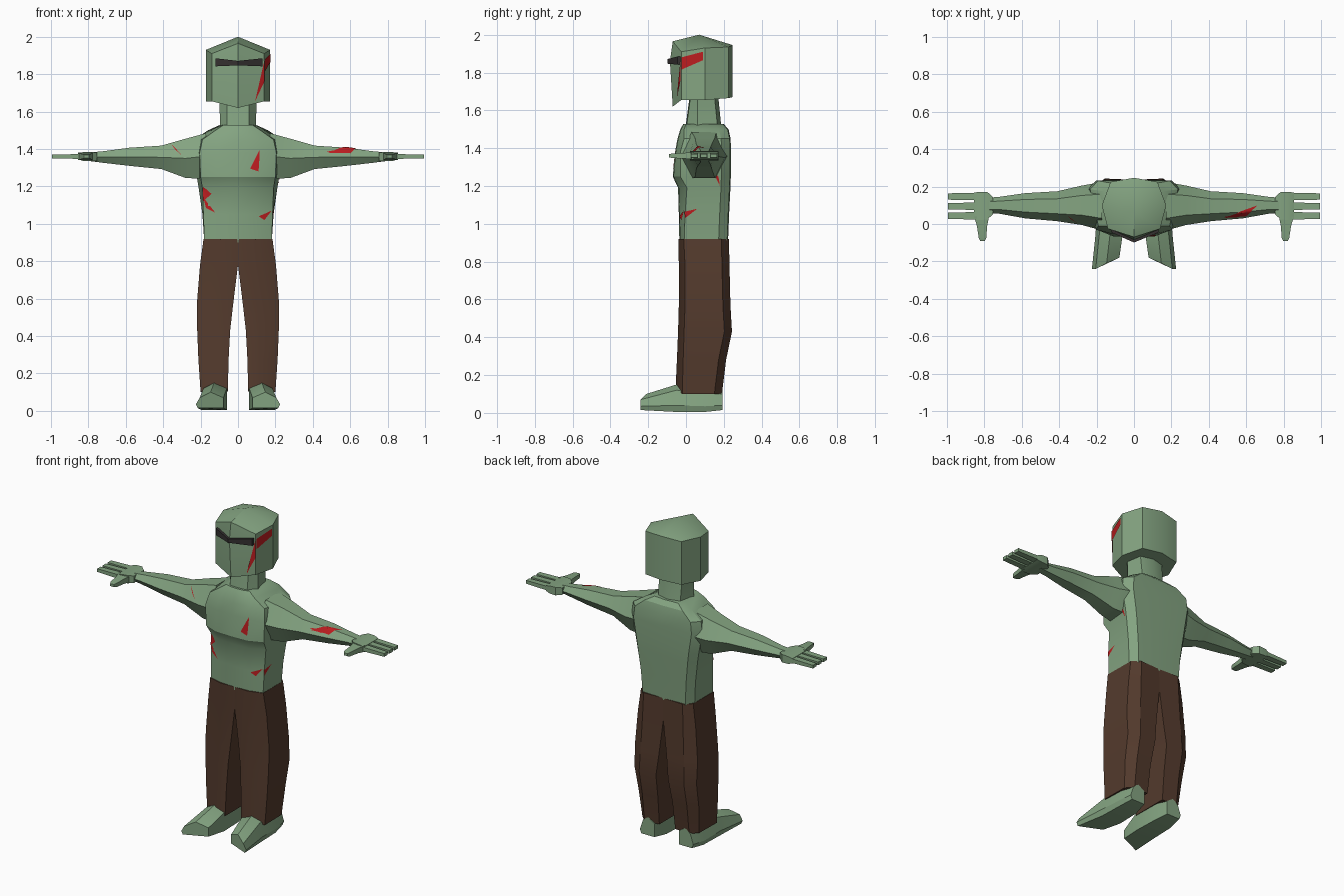
import bpy, bmesh, math
from mathutils import Vector
from mathutils.bvhtree import BVHTree

if "Cube" in bpy.data.objects:
    bpy.data.objects.remove(bpy.data.objects["Cube"])


def material(name, r, g, b):
    m = bpy.data.materials.new(name)
    m.diffuse_color = (r, g, b, 1)
    m.use_nodes = True
    m.node_tree.nodes["Principled BSDF"].inputs["Base Color"].default_value = m.diffuse_color
    return m


SKIN = material("green_skin", 0.23, 0.37, 0.22)
CLOTH = material("brown_cloth", 0.088, 0.043, 0.026)
RED = material("wound_red", 0.5, 0.012, 0.014)
DARK = material("eye_band_dark", 0.035, 0.03, 0.03)


def finish(name, bm, mat, recalc=True):
    if recalc:
        bmesh.ops.recalc_face_normals(bm, faces=bm.faces)
    mesh = bpy.data.meshes.new(name)
    bm.to_mesh(mesh)
    bm.free()
    mesh.materials.append(mat)
    ob = bpy.data.objects.new(name, mesh)
    bpy.context.collection.objects.link(ob)
    bpy.ops.object.select_all(action='DESELECT')
    ob.select_set(True)
    bpy.context.view_layer.objects.active = ob
    bpy.ops.object.shade_smooth_by_angle(angle=math.radians(30))
    return ob


def loft(name, rings, mat, side=1, tip=None):
    """Skin a list of equal rings; close the end with a cap or a tip point."""
    bm = bmesh.new()
    rows = [[bm.verts.new((p[0] * side, p[1], p[2])) for p in r] for r in rings]
    n = len(rows[0])
    for a, b in zip(rows, rows[1:]):
        for i in range(n):
            bm.faces.new((a[i], a[(i + 1) % n], b[(i + 1) % n], b[i]))
    bm.faces.new(rows[0])
    if tip:
        t = bm.verts.new(tip)
        for i in range(n):
            bm.faces.new((rows[-1][i], rows[-1][(i + 1) % n], t))
    else:
        bm.faces.new(rows[-1])
    return finish(name, bm, mat)


def symmetric(half):
    """Complete a half ring running from front centre to back centre."""
    return half + [(-x, y, z) for x, y, z in half[-2:0:-1]]


# Head: octagonal prism with a front ridge and a peaked crown
def head_ring(front, corner, side, back, centre, front_y):
    return symmetric([(0, front_y, front), (.14, -.025, corner), (.172, .1, side),
                      (.125, .225, back), (0, .247, centre)])


head = loft("head", [
    head_ring(1.62, 1.655, 1.655, 1.665, 1.67, -.07),
    head_ring(1.86, 1.85, 1.85, 1.85, 1.85, -.085),
    head_ring(1.965, 1.91, 1.93, 1.935, 1.945, -.07)], SKIN, tip=(0, .07, 2.0))

# Dark band across the eyes, bent at the nose ridge
eye_rings = []
for x, y, lo, hi in ((-.12, -.04, 1.842, 1.885), (0, -.093, 1.847, 1.871),
                     (.13, -.04, 1.842, 1.885)):
    eye_rings.append([(x, y - .006, lo), (x, y + .012, lo),
                      (x, y + .012, hi), (x, y - .006, hi)])
loft("eye_band", eye_rings, DARK)

# Neck
loft("neck", [symmetric([(0, f, z), (.06, f + .005, z), (w, .06, z), (w - .02, b - .02, z), (0, b, z)])
              for z, w, f, b in ((1.50, .1, -.005, .19), (1.53, .096, 0, .185), (1.68, .1, .02, .17))], SKIN)

# Torso: z, half width, back half width, front y, side front y, back y
torso = loft("torso", [
    symmetric([(0, f, z), (w * .55, f + .004, z), (w, s, z),
               (bw, b - .05, z), (bw * .82, b - .005, z), (0, b, z)])
    for z, w, bw, f, s, b in (
        (.90, .180, .180, -.035, -.010, .222),
        (1.05, .185, .190, -.038, -.005, .228),
        (1.19, .190, .210, -.042, .005, .235),
        (1.25, .200, .220, -.070, -.030, .237),
        (1.38, .205, .245, -.058, -.030, .238),
        (1.45, .190, .235, -.045, -.010, .236),
        (1.50, .120, .160, -.030, -.010, .225),
        (1.527, .080, .100, -.015, 0, .200))], SKIN)


def box(name, lo, hi, side, taper=0.0):
    """Block along x whose outer end may be narrower."""
    (x0, y0, z0), (x1, y1, z1) = lo, hi
    rings = []
    for x, t in ((x0, 0), (x1, taper)):
        rings.append([(x, y0 + t, z0 + t), (x, y1 - t, z0 + t), (x, y1 - t, z1 - t), (x, y0 + t, z1 - t)])
    return loft(name, rings, SKIN, side)


arms = {}
for s, tag in ((1, "right"), (-1, "left")):
    # Arm: x, front y, back y, bottom z, top z
    rings = []
    for x, f, b, lo, hi in ((.17, -.035, .225, 1.24, 1.485), (.28, -.005, .205, 1.245, 1.455),
                            (.41, .015, .175, 1.293, 1.418), (.58, .03, .165, 1.31, 1.407),
                            (.72, .055, .145, 1.326, 1.388), (.79, .055, .14, 1.335, 1.382)):
        m, c = (lo + hi) / 2, (f + b) / 2
        q = (b - f) / 4
        rings.append([(x, f, m), (x, c - q, lo), (x, c + q, lo),
                      (x, b, m), (x, c + q, hi), (x, c - q, hi)])
    arms[tag] = loft(tag + "_arm", rings, SKIN, s)

    # Hand: palm, three fingers and a thumb
    loft(tag + "_palm", [[(x, f, lo), (x, b, lo), (x, b, hi), (x, f, hi)] for x, f, b, lo, hi in (
        (.755, .05, .145, 1.337, 1.38), (.785, .025, .172, 1.335, 1.385),
        (.83, .02, .172, 1.337, 1.383), (.855, .025, .167, 1.345, 1.375))], SKIN, s)
    for i, y in enumerate((.044, .095, .147)):
        box(f"{tag}_finger_{i + 1}", (.84, y - .02, 1.347), (.995, y + .02, 1.373), s, .003)
    loft(tag + "_thumb", [[(a, y, 1.36 - h), (b, y, 1.36 - h), (b, y, 1.36 + h), (a, y, 1.36 + h)]
                          for a, b, y, h in ((.775, .855, .04, .02), (.785, .84, -.01, .015),
                                             (.79, .83, -.075, .012), (.797, .823, -.09, .008))], SKIN, s)

    # Trouser leg: z, inner x, mid x, outer x, front y, outer front y, back y
    rings = []
    for z, i, m, o, f, e, b in ((.10, .055, .115, .200, -.055, -.020, .190),
                                (.28, .050, .115, .212, -.048, -.015, .212),
                                (.43, .042, .115, .218, -.042, -.010, .243),
                                (.57, .026, .110, .220, -.038, -.005, .235),
                                (.78, 0, .100, .203, -.038, -.005, .230),
                                (.92, 0, .095, .184, -.040, -.012, .227)):
        rings.append([(i, f + .005, z), (m, f, z + (.03 if z < .2 else 0)), (o, e, z),
                      (o - .003, b - .04, z), (m + .04, b, z), (i, b - .005, z)])
    loft(tag + "_trouser_leg", rings, CLOTH, s)

    # Foot: y, inner x, outer x, sole z, edge z, top z
    rings = []
    for y, i, o, lo, e, hi in ((.192, .075, .185, .015, .04, .13), (.10, .055, .200, .005, .035, .14),
                               (-.05, .050, .205, .005, .04, .15), (-.24, .068, .225, .015, .035, .10)):
        # the toe edge slants back towards the inside
        yi = y + (.06 if y < -.2 else 0)
        k = .02
        rings.append([(i + k / 2, yi, lo), (o - k / 2, y, lo), (o, y, e), (o - k, y, hi - .03),
                      ((i + o) / 2, (y + yi) / 2, hi), (i + .01, yi, hi - .03)])
    loft(tag + "_foot", rings, SKIN, s)

# Wounds: thin triangles laid onto the skin along a chosen direction
VIEWS = {"front": (lambda u, v: Vector((u, -2, v)), Vector((0, 1, 0))),
         "side": (lambda u, v: Vector((2, u, v)), Vector((-1, 0, 0))),
         "top": (lambda u, v: Vector((u, v, 4)), Vector((0, 0, -1)))}


def wound(name, target, view, tri, n=8):
    start, ray = VIEWS[view]
    tree = BVHTree.FromPolygons([v.co for v in target.data.vertices],
                                [tuple(p.vertices) for p in target.data.polygons])
    a, b, c = (Vector(p) for p in tri)
    bm = bmesh.new()
    grid = {}
    for i in range(n + 1):
        for j in range(n + 1 - i):
            p = a + (b - a) * (i / n) + (c - a) * (j / n)
            hit, normal, _, _ = tree.ray_cast(start(p.x, p.y), ray)
            if hit:
                if normal.dot(ray) > 0:
                    normal = -normal
                grid[i, j] = bm.verts.new(hit + normal * .004)
    for i in range(n):
        for j in range(n - i):
            cells = [((i, j), (i + 1, j), (i, j + 1))]
            if i + j < n - 1:
                cells.append(((i + 1, j), (i + 1, j + 1), (i, j + 1)))
            for cell in cells:
                if all(k in grid for k in cell):
                    f = bm.faces.new([grid[k] for k in cell])
                    f.normal_update()
                    if f.normal.dot(ray) > 0:
                        f.normal_flip()
    finish(name, bm, RED, recalc=False)


wound("temple_wound_a", head, "side", ((-.024, 1.88), (.09, 1.91), (.09, 1.865)))
wound("temple_wound_b", head, "side", ((-.024, 1.88), (.09, 1.865), (-.024, 1.815)))
wound("cheek_wound", head, "front", ((.139, 1.87), (.139, 1.76), (.09, 1.655)))
wound("chest_wound", torso, "front", ((.115, 1.395), (.11, 1.28), (.065, 1.295)))
wound("belly_wound", torso, "front", ((.11, 1.04), (.178, 1.07), (.14, 1.02)))
wound("waist_wound", torso, "side", ((-.005, 1.065), (.06, 1.08), (-.005, 1.03)))
wound("rib_wound_a", torso, "front", ((-.185, 1.20), (-.14, 1.16), (-.185, 1.12)))
wound("rib_wound_b", torso, "front", ((-.183, 1.14), (-.12, 1.06), (-.17, 1.085)))
wound("armpit_wound", torso, "side", ((.14, 1.28), (.172, 1.25), (.18, 1.20)))
wound("left_arm_wound", arms["left"], "front", ((-.36, 1.43), (-.30, 1.365), (-.335, 1.395)))
wound("right_arm_wound", arms["right"], "top", ((.48, .035), (.66, .10), (.60, .045)))
wound("right_arm_cut", arms["right"], "front", ((.47, 1.385), (.58, 1.398), (.55, 1.375)))
